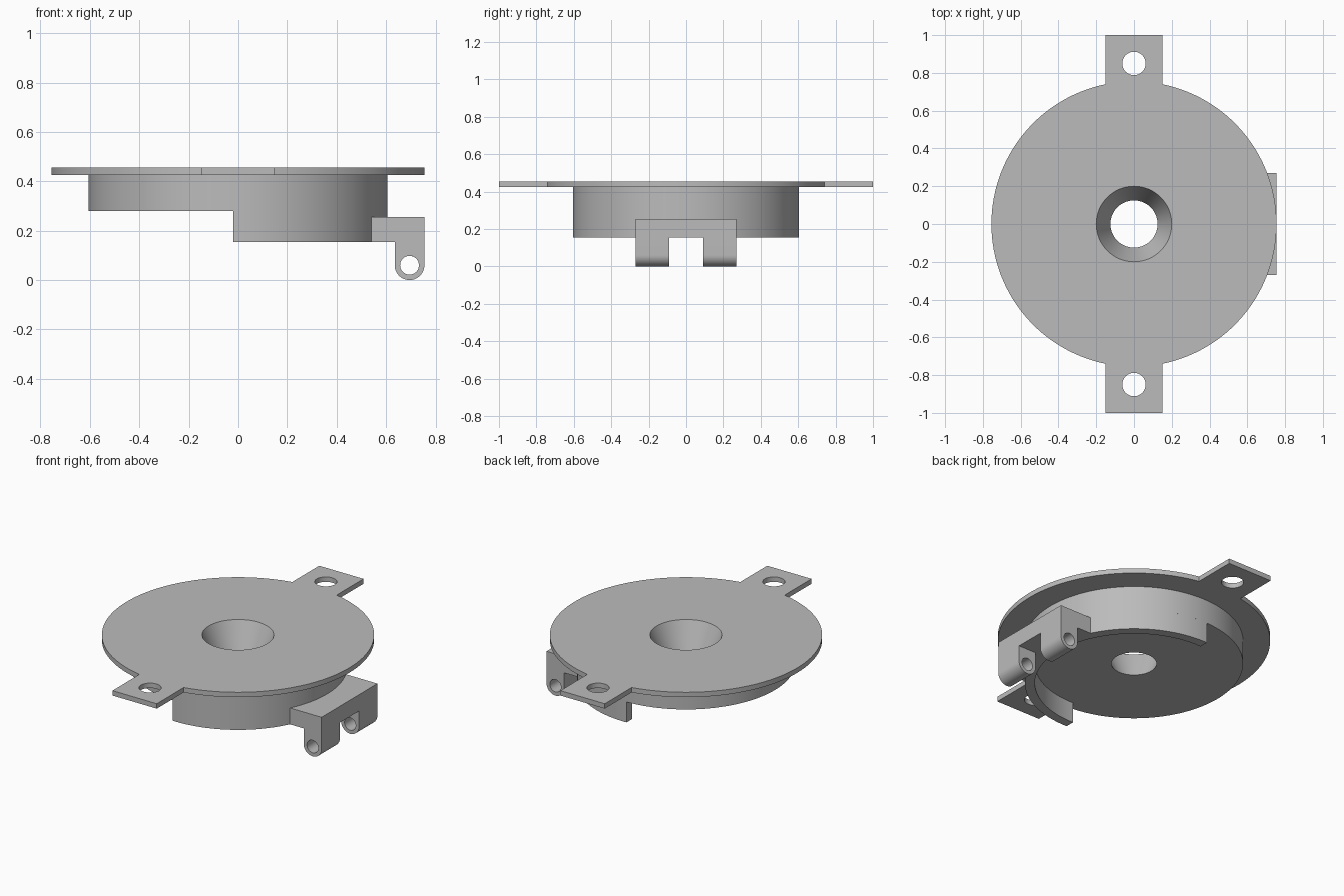
import bpy
import bmesh
from math import asin, cos, degrees, pi, radians, sin
from mathutils import Matrix, Vector

cube = bpy.data.objects.get("Cube")
if cube:
    bpy.data.objects.remove(cube)

grey = bpy.data.materials.new("plain grey")
grey.use_nodes = True
grey.diffuse_color = (0.5, 0.5, 0.5, 1)
grey.node_tree.nodes["Principled BSDF"].inputs["Base Color"].default_value = (0.5, 0.5, 0.5, 1)


def arc(radius, start, end, steps, cx=0, cy=0):
    """Points along an arc, angles in degrees."""
    angles = [radians(start + (end - start) * i / steps) for i in range(steps + 1)]
    return [(cx + radius * cos(a), cy + radius * sin(a)) for a in angles]


def add_object(name, bm):
    bmesh.ops.recalc_face_normals(bm, faces=bm.faces)
    mesh = bpy.data.meshes.new(name)
    bm.to_mesh(mesh)
    bm.free()
    mesh.materials.append(grey)
    obj = bpy.data.objects.new(name, mesh)
    bpy.context.collection.objects.link(obj)
    return obj


def prism(name, outline, low, high, along_y=False):
    """Extrude an xy outline along z, or an xz outline along y."""
    bm = bmesh.new()
    place = (lambda p: (p[0], low, p[1])) if along_y else (lambda p: (p[0], p[1], low))
    face = bm.faces.new([bm.verts.new(place(p)) for p in outline])
    grown = bmesh.ops.extrude_face_region(bm, geom=[face])["geom"]
    step = Vector((0, high - low, 0)) if along_y else Vector((0, 0, high - low))
    bmesh.ops.translate(bm, vec=step, verts=[v for v in grown if isinstance(v, bmesh.types.BMVert)])
    return add_object(name, bm)


def cylinder(name, r_low, r_high, centre, depth, segments, turn=0):
    bm = bmesh.new()
    matrix = Matrix.Translation(centre) @ Matrix.Rotation(turn, 4, "X")
    bmesh.ops.create_cone(bm, cap_ends=True, segments=segments, radius1=r_low,
                          radius2=r_high, depth=depth, matrix=matrix)
    return add_object(name, bm)


def cut(obj, cutters):
    """Subtract the cutters and keep the finished mesh."""
    for cutter in cutters:
        cutter.hide_render = True
        mod = obj.modifiers.new("hole", "BOOLEAN")
        mod.operation = "DIFFERENCE"
        mod.solver = "EXACT"
        mod.object = cutter
    graph = bpy.context.evaluated_depsgraph_get()
    mesh = bpy.data.meshes.new_from_object(obj.evaluated_get(graph))
    obj.modifiers.clear()
    obj.data = mesh


# Mounting flange with two tabs
tab, rim = 0.15, 0.755
a = degrees(asin(tab / rim))
outline = [(-tab, -1), (tab, -1)] + arc(rim, a - 90, 90 - a, 60)
outline += [(tab, 1), (-tab, 1)] + arc(rim, 90 + a, 270 - a, 60)
flange = prism("mounting_flange", outline, 0.425, 0.455)

# Solid round body
body = cylinder("round_body", 0.605, 0.605, (0, 0, 0.3525), 0.145, 128)

# Tapered centre bore and tab screw holes
bore = cylinder("bore_cutter", 0.1164, 0.2086, (0, 0, 0.3675), 0.215, 64)
screws = [cylinder("screw_cutter", 0.062, 0.062, (0, y, 0.44), 0.1, 40) for y in (-0.85, 0.85)]
cut(flange, [bore] + screws)
cut(body, [bore])

# Half-ring skirt under the body
outer, inner, lip = 0.605, 0.55, 0.02
end_out = 90 + degrees(asin(lip / outer))
end_in = 90 + degrees(asin(lip / inner))
skirt = prism("half_ring_skirt",
              arc(outer, -end_out, end_out, 66) + arc(inner, end_in, -end_in, 66), 0.155, 0.28)

# Hinge block fitted to the curve of the skirt
half = 0.27
b = degrees(asin(half / 0.59))
block = prism("hinge_block", [(0.755, -half), (0.755, half)] + arc(0.59, b, -b, 16), 0.155, 0.255)

# Two rounded hinge lugs with a pin hole
pin_x, pin_z, lug_r = 0.695, 0.06, 0.06
lug_shape = arc(lug_r, 180, 360, 24, pin_x, pin_z) + [(0.755, 0.155), (0.635, 0.155)]
pin = cylinder("pin_cutter", 0.038, 0.038, (pin_x, 0, pin_z), 1, 40, pi / 2)
lugs = []
for name, low, high in (("front_hinge_lug", -half, -0.092), ("back_hinge_lug", 0.092, half)):
    lug = prism(name, lug_shape, low, high, along_y=True)
    cut(lug, [pin])
    lugs.append(lug)

for cutter in [bore, pin] + screws:
    bpy.data.objects.remove(cutter)

# Smooth the curved walls, keep the edges sharp
for obj in [flange, body, skirt, block] + lugs:
    bpy.ops.object.select_all(action="DESELECT")
    obj.select_set(True)
    bpy.context.view_layer.objects.active = obj
    bpy.ops.object.shade_smooth_by_angle(angle=radians(30))
